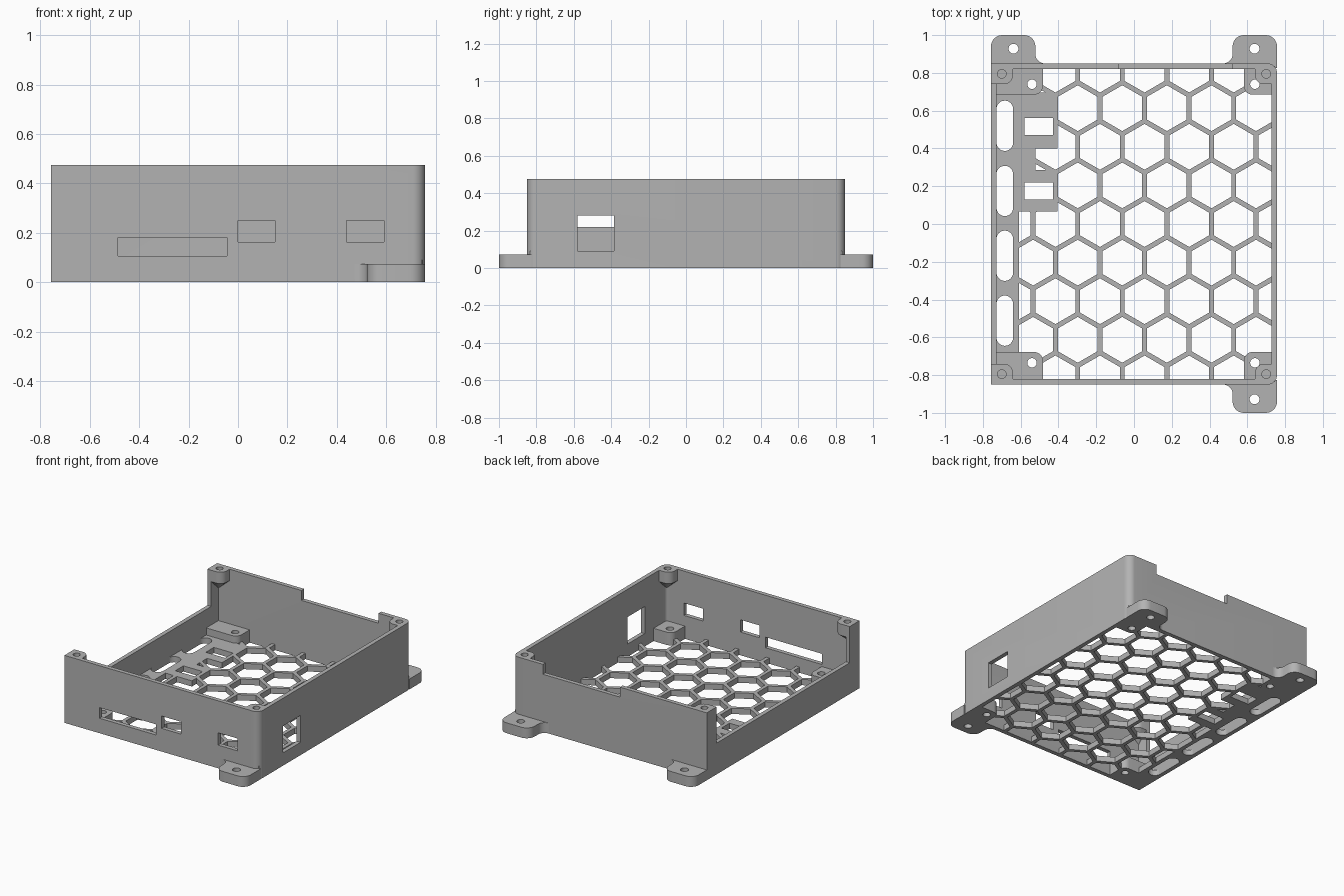
import bpy, bmesh, math
from mathutils import Vector

if "Cube" in bpy.data.objects:
    bpy.data.objects.remove(bpy.data.objects["Cube"], do_unlink=True)

grey = bpy.data.materials.new("grey plastic")
grey.use_nodes = True
grey.diffuse_color = (0.45, 0.45, 0.45, 1)
grey.node_tree.nodes["Principled BSDF"].inputs["Base Color"].default_value = (0.45, 0.45, 0.45, 1)

# Overall sizes
X0, X1, Y, H, WALL, FLOOR = -0.757, 0.757, 0.85, 0.475, 0.03, 0.04


def outline(corners):
    """Square-cornered outline of (x, y, radius), with each corner rounded."""
    pts = []
    for i, (x, y, r) in enumerate(corners):
        p = Vector((x, y))
        if not r:
            pts.append(p)
            continue
        u = (Vector(corners[i - 1][:2]) - p).normalized()
        v = (Vector(corners[(i + 1) % len(corners)][:2]) - p).normalized()
        for k in range(9):
            t = k * math.pi / 16
            pts.append(p + r * (u + v) - r * (math.cos(t) * v + math.sin(t) * u))
    return pts


def rect(x0, x1, y0, y1, radii=(0, 0, 0, 0)):
    xy = [(x0, y0), (x1, y0), (x1, y1), (x0, y1)]
    return outline([(x, y, r) for (x, y), r in zip(xy, radii)])


def disc(x, y, r, n=24, turn=0.0):
    return [Vector((x + r * math.cos(turn + 2 * math.pi * k / n),
                    y + r * math.sin(turn + 2 * math.pi * k / n))) for k in range(n)]


def add_prism(bm, pts, z0, z1, pivot=None, shrink=1.0):
    pivot = pivot or Vector((0, 0))
    low = [bm.verts.new((*(pivot + (p - pivot) * shrink), z0)) for p in pts]
    top = [bm.verts.new((*p, z1)) for p in pts]
    bm.faces.new(low)
    bm.faces.new(top)
    for i in range(len(pts)):
        j = (i + 1) % len(pts)
        bm.faces.new((low[i], low[j], top[j], top[i]))


def make(name, prisms):
    bm = bmesh.new()
    for prism in prisms:
        add_prism(bm, *prism)
    bmesh.ops.recalc_face_normals(bm, faces=bm.faces)
    mesh = bpy.data.meshes.new(name)
    bm.to_mesh(mesh)
    bm.free()
    mesh.materials.append(grey)
    ob = bpy.data.objects.new(name, mesh)
    bpy.context.scene.collection.objects.link(ob)
    return ob


def cut(ob, prisms):
    """Subtract the prisms from the object and apply the result."""
    cutter = make("cutter", prisms)
    cutter.hide_render = True
    mod = ob.modifiers.new("cut", "BOOLEAN")
    mod.operation, mod.solver, mod.object = "DIFFERENCE", "EXACT", cutter
    bpy.context.view_layer.update()
    deps = bpy.context.evaluated_depsgraph_get()
    mesh = bpy.data.meshes.new_from_object(ob.evaluated_get(deps))
    ob.modifiers.clear()
    ob.data = mesh
    bpy.data.objects.remove(cutter, do_unlink=True)


def finish(ob):
    bpy.ops.object.select_all(action="DESELECT")
    ob.select_set(True)
    bpy.context.view_layer.objects.active = ob
    bpy.ops.object.shade_smooth_by_angle(angle=math.radians(30))


# Walls: right corners rounded, left corners square
walls = make("walls", [(rect(X0, X1, -Y, Y, (0, 0.05, 0.05, 0)), 0, H)])
cut(walls, [(rect(X0 + WALL, X1 - WALL, -Y + WALL, Y - WALL, (0, 0.02, 0.02, 0)), -1, 1)])
front = (-Y - 0.1, -Y + 0.1)
cut(walls, [
    (rect(-0.485, -0.045, *front), 0.105, 0.18),           # long front slot
    (rect(0.0, 0.15, *front), 0.163, 0.25),                # front ports
    (rect(0.44, 0.59, *front), 0.163, 0.25),
    (rect(X1 - 0.1, X1 + 0.1, -0.58, -0.385), 0.09, 0.28),  # right port
    (rect(-0.08, 0.52, Y - 0.1, Y + 0.1), 0.405, 1),       # back notch
    (rect(X0 - 0.1, X0 + 0.1, -0.74, 0.74), 0.22, 1),      # low left wall
])
finish(walls)

# Holes through the floor shared by several parts
pad_holes = [(disc(x, y, 0.025), -1, 1) for x in (-0.54, 0.64) for y in (-0.735, 0.74)]
port_holes = [(rect(-0.58, -0.43, y, y + 0.09), -1, 1) for y in (0.13, 0.47)]

# Honeycomb floor
PITCH, WEB = 0.236, 0.026
hexes = []
for row in range(-4, 5):
    for col in range(-4, 6):
        x = -0.18 + PITCH * (col + 0.5 * (row % 2))
        hexes.append((disc(x, row * PITCH * math.sqrt(0.75), (PITCH - WEB) / math.sqrt(3),
                           6, math.pi / 6), -1, 1))
grid = make("honeycomb_floor", [(rect(-0.612, X1 - 0.01, -Y + 0.01, Y - 0.01), 0, FLOOR)])
cut(grid, hexes)
cut(grid, pad_holes + port_holes)
finish(grid)

# Solid strip along the left with rounded vent slots
strip = make("vent_strip", [(rect(X0, -0.61, -Y, Y), 0, FLOOR)])
cut(strip, [(rect(-0.728, -0.64, y - 0.133, y + 0.133, (0.0439,) * 4), -1, 1)
            for y in (-0.512, -0.168, 0.175, 0.52)])
finish(strip)

# Solid floor around the two floor ports
plate = make("port_plate", [(outline([
    (-0.62, 0.065, 0), (-0.405, 0.065, 0), (-0.405, 0.285, 0), (-0.522, 0.285, 0),
    (-0.522, 0.4, 0), (-0.405, 0.4, 0), (-0.405, 0.695, 0), (-0.62, 0.695, 0)]), 0, FLOOR)])
cut(plate, port_holes + pad_holes)
finish(plate)

# Board standoff pads in the floor corners
inner = Y - WALL / 2
for side, x0, x1 in (("right", X0 + 0.01, -0.483), ("left", 0.582, X1 - 0.01)):
    bend = (0.045, 0) if side == "right" else (0, 0.045)
    for end, y0, y1 in (("front", -inner, -0.678), ("back", 0.685, inner)):
        a, b = bend
        radii = (0, 0, a, b) if end == "front" else (b, a, 0, 0)
        pad = make(f"standoff_{end}_{side}", [(rect(x0, x1, y0, y1, radii), 0, 0.09)])
        cut(pad, pad_holes)
        finish(pad)

# Lid screw posts in the upper corners, each tapering into the wall below
for name, sx, sy in (("back_left", 1, 1), ("back_right", -1, 1),
                     ("front_left", 1, -1), ("front_right", -1, -1)):
    corner = Vector((sx * 0.735, sy * 0.828))
    body = outline([(corner.x, corner.y, 0), (sx * 0.64, corner.y, 0),
                    (sx * 0.64, sy * 0.74, 0.05), (corner.x, sy * 0.74, 0)])
    post = make("screw_post_" + name, [(body, 0.395, H)])
    cut(post, [(disc(sx * 0.7, sy * 0.795, 0.023), 0.41, 1)])
    finish(post)
    finish(make("post_taper_" + name, [(body, 0.32, 0.395, corner, 0.1)]))

# Mounting tabs outside the front and back walls
for name, sx, sy in (("back_left", 1, 1), ("back_right", -1, 1), ("front_left", 1, -1)):
    shape = [(X1, 0.825, 0), (X1, 1, 0.06), (0.522, 1, 0.06), (0.522, Y, 0.05),
             (0.46, Y, 0), (0.46, 0.825, 0)]
    tab = make("mounting_tab_" + name,
               [(outline([(sx * x, sy * y, r) for x, y, r in shape]), 0, 0.073)])
    cut(tab, [(disc(sx * 0.638, sy * 0.928, 0.026), -1, 1)])
    finish(tab)
